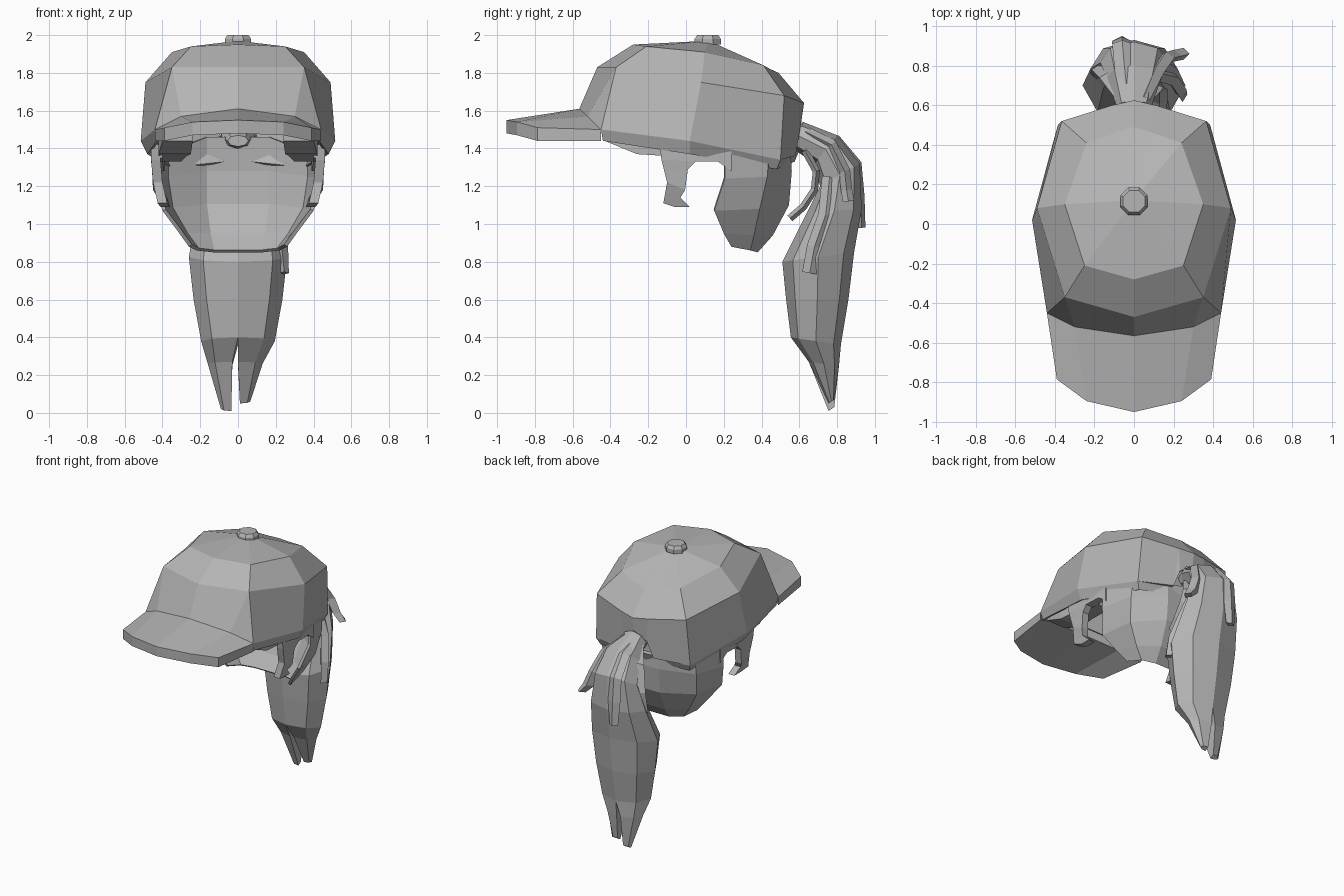
import bpy, bmesh, math

old = bpy.data.objects.get("Cube")
if old:
    bpy.data.objects.remove(old)

grey = bpy.data.materials.new("plain_grey")
grey.use_nodes = True
COLOUR = (0.46, 0.46, 0.46, 1)
grey.diffuse_color = COLOUR
grey.node_tree.nodes["Principled BSDF"].inputs["Base Color"].default_value = COLOUR


def finish(name, bm, thickness=0):
    """Weld, orient and store a flat-shaded mesh, with optional wall thickness."""
    bmesh.ops.remove_doubles(bm, verts=bm.verts, dist=0.0005)
    bmesh.ops.recalc_face_normals(bm, faces=bm.faces)
    mesh = bpy.data.meshes.new(name)
    bm.to_mesh(mesh)
    bm.free()
    mesh.materials.append(grey)
    obj = bpy.data.objects.new(name, mesh)
    bpy.context.collection.objects.link(obj)
    if thickness:
        wall = obj.modifiers.new("wall", "SOLIDIFY")
        wall.thickness = thickness
        wall.offset = -1
    return obj


def loft(name, rings, closed=True, caps=True, thickness=0):
    """Skin equal-length rings of points."""
    bm = bmesh.new()
    rows = [[bm.verts.new(p) for p in ring] for ring in rings]
    n = len(rows[0])
    for a, b in zip(rows, rows[1:]):
        for i in range(n if closed else n - 1):
            j = (i + 1) % n
            bm.faces.new((a[i], a[j], b[j], b[i]))
    if caps:
        bm.faces.new(rows[0])
        bm.faces.new(rows[-1])
    return finish(name, bm, thickness)


def mirrored(half):
    """Complete a half ring across x = 0."""
    return half + [(-x, y, z) for x, y, z in reversed(half) if x > 0]


def mirror_object(obj):
    mod = obj.modifiers.new("mirror", "MIRROR")
    mod.use_axis[0] = True


# Cap crown, with an arched opening at the back
brow = [(0, -.565, 1.61), (.3, -.52, 1.57), (.44, -.45, 1.5)]
base = brow + [(.515, .02, 1.44), (.385, .5, 1.34), (.14, .58, 1.36),
               (.1, .6, 1.48), (0, .61, 1.54)]
middle = [(0, -.47, 1.83), (.35, -.37, 1.83), (.35, -.37, 1.83), (.49, .08, 1.75),
          (.365, .52, 1.68), (.11, .6, 1.65), (.11, .6, 1.65), (0, .625, 1.64)]
upper = [(0, -.28, 1.95), (.25, -.21, 1.94), (.25, -.21, 1.94), (.35, .1, 1.91),
         (.24, .41, 1.84), (.08, .465, 1.81), (.08, .465, 1.81), (0, .49, 1.8)]
crown = [mirrored(r) for r in (base, middle, upper)]
crown.append([(0, .12, 1.97)] * len(crown[0]))
loft("cap_crown", crown, caps=False, thickness=.02)

# Band along the lower edge, running into the back strap
band_top = [(.44, -.45, 1.5), (.515, .02, 1.44), (.385, .5, 1.34), (0, .6, 1.39)]
band_low = [(.43, -.44, 1.44), (.48, .02, 1.37), (.36, .48, 1.29), (0, .575, 1.33)]
loft("cap_band", [mirrored(r) for r in (band_top, band_low)],
     closed=False, caps=False, thickness=.02)

# Brim, as cross-sections from one side to the other
edge = [(0, -.95, 1.55), (.24, -.895, 1.54), (.39, -.785, 1.51)]


def brim_section(side, inner, outer):
    (x, y, z), (u, v, w) = inner, outer
    return [(side * x, y, z), (side * u, v, w),
            (side * u, v, w - .07), (side * x, y, z - .06)]


pairs = list(zip(brow, edge))
loft("brim", [brim_section(-1, *p) for p in reversed(pairs[1:])]
     + [brim_section(1, *p) for p in pairs])


# Button on top
def octagon(radius, z):
    return [(radius * math.cos(a), .115 + radius * math.sin(a), z)
            for a in (math.pi * (i + .5) / 4 for i in range(8))]


loft("cap_button", [octagon(.075, 1.95), octagon(.075, 1.98), octagon(.06, 2)])

# Hair around the back of the head
hair_rows = [
    [(.45, .21, 1.4), (.38, .44, 1.38), (.17, .55, 1.46)],
    [(.45, .205, 1.24), (.385, .43, 1.25), (.17, .56, 1.28)],
    [(.4, .15, 1.07), (.36, .39, 1.08), (.17, .545, 1.1)],
    [(.31, .2, .95), (.28, .36, .94), (.15, .46, .94)],
    [(.26, .24, .88), (.22, .34, .86), (.13, .38, .85)]]
loft("back_hair", [mirrored(r) for r in hair_rows],
     closed=False, caps=False, thickness=.02)

# Sideburn: front point, back point and outer x, from top to hooked tip
sideburn = [((-.14, 1.42), (.08, 1.42), .46), ((-.13, 1.34), (.05, 1.33), .46),
            ((-.115, 1.28), (.01, 1.29), .455), ((-.1, 1.22), (-.005, 1.18), .45),
            ((-.12, 1.11), (-.03, 1.14), .425), ((-.06, 1.09), (.02, 1.09), .41)]
mirror_object(loft("sideburn", [[(x, *f), (x, *b), (x - .05, *b), (x - .05, *f)]
                                for f, b, x in sideburn]))


# Hair over the ear, and fringe swept back under the cap
def box_ring(x0, x1, y, z0, z1):
    return [(x0, y, z0), (x1, y, z0), (x1, y, z1), (x0, y, z1)]


mirror_object(loft("ear_top_hair", [box_ring(.4, .46, -.13, 1.35, 1.42),
                                    box_ring(.4, .46, .04, 1.33, 1.42),
                                    box_ring(.4, .455, .17, 1.33, 1.4),
                                    box_ring(.39, .45, .24, 1.28, 1.4)]))
mirror_object(loft("fringe", [box_ring(.24, .4, -.43, 1.44, 1.48),
                              box_ring(.25, .42, -.26, 1.37, 1.46),
                              box_ring(.27, .42, -.1, 1.36, 1.43),
                              box_ring(.3, .43, .1, 1.33, 1.42)]))


# Ponytail: each ring is set by its front point, back point and half width
def tail_ring(front, back, width, x=0):
    ring = []
    for i in range(8):
        a = math.pi * i / 4
        t = (1 - math.cos(a)) / 2
        ring.append((x + width * math.sin(a),
                     front[0] + t * (back[0] - front[0]),
                     front[1] + t * (back[1] - front[1])))
    return ring


tail = [((.48, 1.41), (.48, 1.47), .055), ((.58, 1.39), (.62, 1.54), .09),
        ((.68, 1.32), (.8, 1.47), .14), ((.71, 1.2), (.92, 1.32), .17),
        ((.64, 1.06), (.93, 1.08), .22), ((.51, .8), (.89, .85), .26),
        ((.53, .6), (.86, .6), .235), ((.555, .4), (.82, .36), .195)]
loft("ponytail", [tail_ring(*r) for r in tail])

# Forked tips, each continuing one half of the last ring
for name, side, inner, tip, low in (("tail_tip_left", 1, 0, .01, .05),
                                    ("tail_tip_right", -1, -.03, -.035, .01)):
    rings = [tail_ring(*tail[-1]), tail_ring((.65, .27), (.81, .25), .13, inner),
             tail_ring((.755, low), (.785, low + .02), .055, tip)]
    loft(name, [r[:5] if side > 0 else r[4:] + r[:1] for r in rings])


# Loose locks lying over the ponytail
def lock(name, path, width, depth):
    rings = []
    last = len(path) - 1
    for i, (x, y, z) in enumerate(path):
        before, after = path[max(i - 1, 0)], path[min(i + 1, last)]
        dy, dz = after[1] - before[1], after[2] - before[2]
        scale = depth / math.hypot(dy, dz)
        ny, nz = -dz * scale, dy * scale
        w = width * (.7 if i in (0, last) else 1)
        rings.append([(x - w, y, z), (x, y + ny, z + nz),
                      (x + w, y, z), (x, y - ny, z - nz)])
    loft(name, rings)


lock("back_lock", [(-.03, .62, 1.5), (-.05, .8, 1.45), (-.06, .91, 1.32),
                   (-.06, .925, 1.15), (-.06, .93, .98)], .05, .02)
lock("left_lock", [(.05, .63, 1.49), (.11, .77, 1.42), (.16, .84, 1.28),
                   (.2, .85, 1.18), (.25, .86, 1.12)], .045, .03)
lock("low_lock", [(.12, .76, 1.25), (.19, .74, 1.05), (.23, .68, .88),
                  (.245, .655, .74)], .035, .04)
lock("inner_lock", [(.07, .63, 1.39), (.11, .69, 1.28), (.13, .68, 1.18),
                    (.13, .62, 1.09), (.13, .55, 1.03)], .04, .02)
lock("right_lock", [(-.06, .63, 1.47), (-.13, .74, 1.38), (-.17, .78, 1.2),
                    (-.19, .76, 1.05)], .045, .03)
